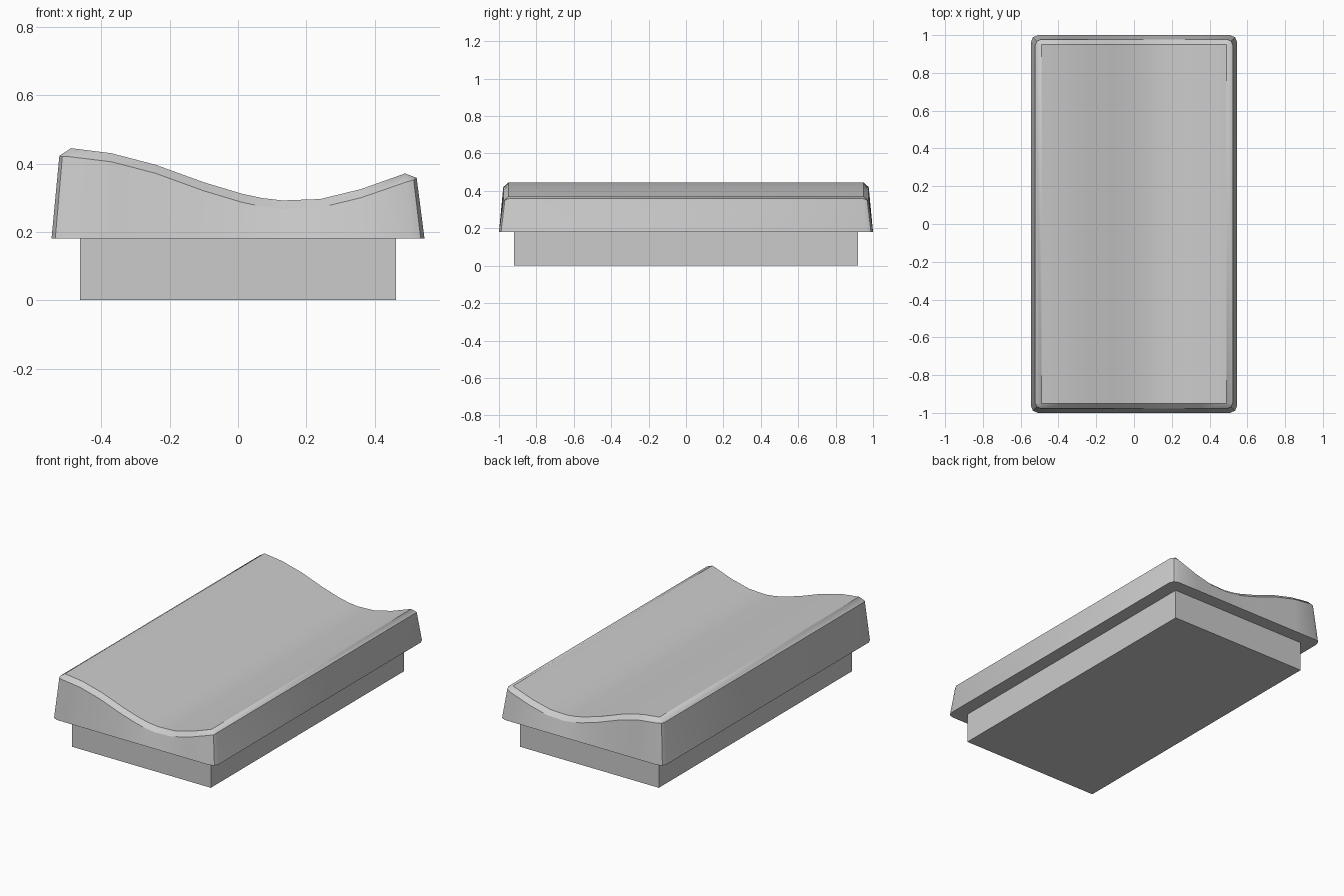
import bpy, bmesh, math

cube = bpy.data.objects.get("Cube")
if cube:
    bpy.data.objects.remove(cube, do_unlink=True)

grey = bpy.data.materials.new("light_grey")
grey.use_nodes = True
colour = (0.6, 0.6, 0.6, 1)
grey.diffuse_color = colour
grey.node_tree.nodes["Principled BSDF"].inputs["Base Color"].default_value = colour


def make_object(name, bm):
    bmesh.ops.recalc_face_normals(bm, faces=bm.faces)
    mesh = bpy.data.meshes.new(name)
    bm.to_mesh(mesh)
    bm.free()
    mesh.materials.append(grey)
    obj = bpy.data.objects.new(name, mesh)
    bpy.context.collection.objects.link(obj)
    return obj


# Plain rectangular base block
bm = bmesh.new()
bmesh.ops.create_cube(bm, size=1)
for v in bm.verts:
    v.co.x *= 0.926
    v.co.y *= 1.84
    v.co.z = (v.co.z + 0.5) * 0.18
make_object("base_block", bm)

# Wavy cross-section of the cap's top, from right to left of the model
PROFILE = [(-0.49, 0.445), (-0.37, 0.43), (-0.24, 0.396), (-0.1, 0.345),
           (0.01, 0.312), (0.07, 0.299), (0.13, 0.292), (0.24, 0.296),
           (0.36, 0.325), (0.485, 0.371)]


def ring(bm, hx, hy, r, heights, z_right, z_left):
    """Rounded rectangle whose ends follow the wavy profile."""
    xs = [x for x, _ in PROFILE]
    xs[0], xs[-1] = r - hx, hx - r
    k = r * (1 - math.sqrt(0.5))

    def end(s):
        pts = [(x, s * hy, z) for x, z in zip(xs, heights)]
        first = [(-hx, s * (hy - r), z_right),
                 (k - hx, s * (hy - k), (z_right + heights[0]) / 2)]
        last = [(hx - k, s * (hy - k), (z_left + heights[-1]) / 2),
                (hx, s * (hy - r), z_left)]
        return first + pts + last

    return [bm.verts.new(p) for p in end(-1) + end(1)[::-1]]


# Cap: tapered walls, chamfered rim and wavy top
bm = bmesh.new()
zs = [z for _, z in PROFILE]
n = len(zs)
rings = [ring(bm, 0.546, 1.0, 0.038, [0.18] * n, 0.18, 0.18),
         ring(bm, 0.523, 0.977, 0.03, [z - 0.025 for z in zs], 0.422, 0.358),
         ring(bm, 0.489, 0.95, 0, zs, zs[0], zs[-1])]
for low, high in zip(rings, rings[1:]):
    for i in range(len(low)):
        j = (i + 1) % len(low)
        bm.faces.new((low[i], low[j], high[j], high[i]))
bm.faces.new(rings[0][::-1])
top = rings[-1]
for i in range(2, n + 1):
    bm.faces.new((top[i], top[i + 1], top[-i - 2], top[-i - 1]))
bmesh.ops.remove_doubles(bm, verts=bm.verts, dist=0.0005)
cap = make_object("curved_cap", bm)

bpy.ops.object.select_all(action="DESELECT")
cap.select_set(True)
bpy.context.view_layer.objects.active = cap
bpy.ops.object.shade_smooth_by_angle(angle=math.radians(30))
